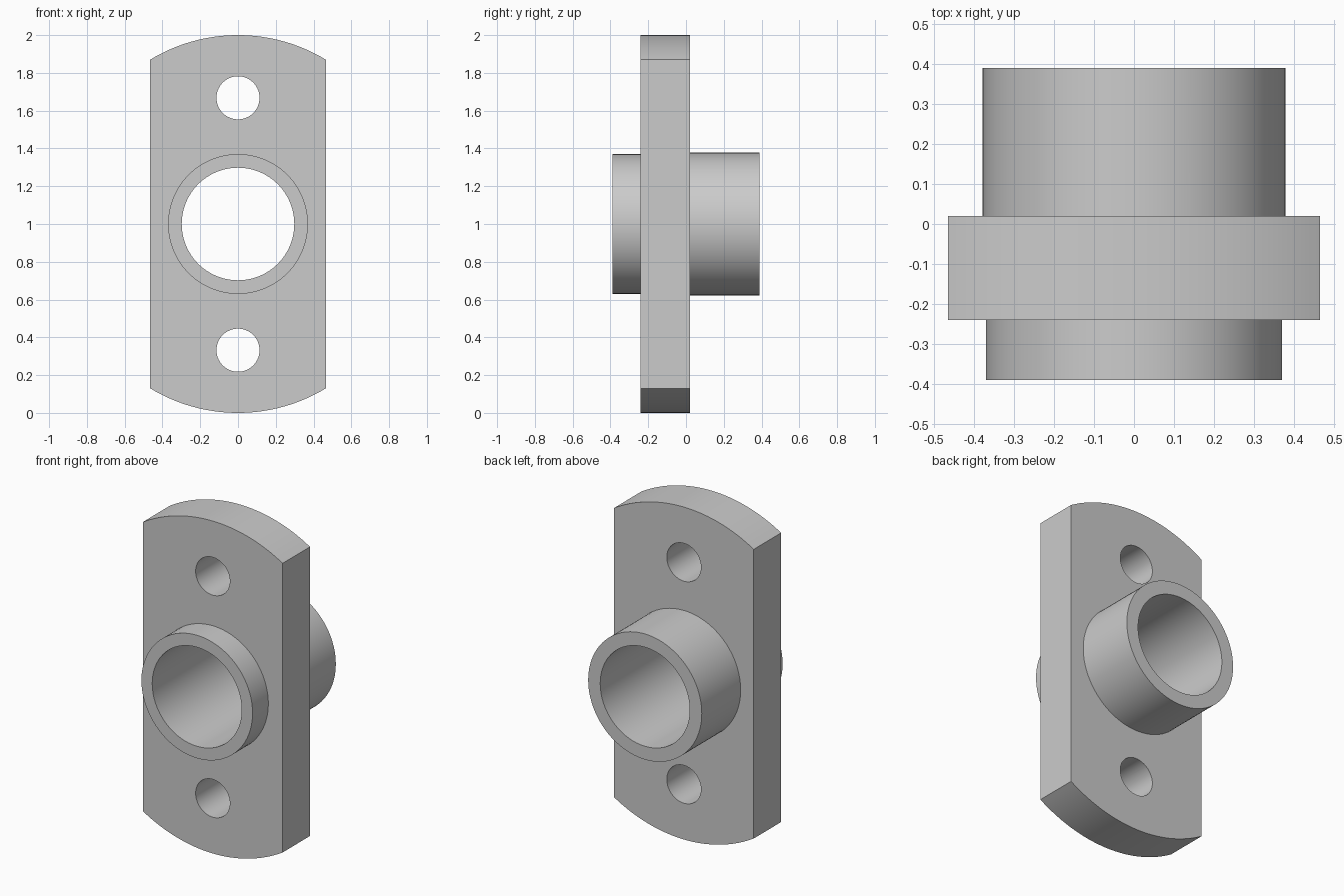
import bpy, bmesh, math
from mathutils import Matrix

if "Cube" in bpy.data.objects:
    bpy.data.objects.remove(bpy.data.objects["Cube"])

steel = bpy.data.materials.new("plain grey steel")
steel.use_nodes = True
grey = (0.6, 0.6, 0.6, 1)
steel.diffuse_color = grey
steel.node_tree.nodes["Principled BSDF"].inputs["Base Color"].default_value = grey

HALF_W, CORNER, ARC_R = 0.465, 0.872, 0.896
PLATE_FRONT, PLATE_BACK, END = -0.24, 0.02, 0.39


def finish(bm, name):
    bmesh.ops.recalc_face_normals(bm, faces=bm.faces)
    mesh = bpy.data.meshes.new(name)
    bm.to_mesh(mesh)
    bm.free()
    mesh.materials.append(steel)
    obj = bpy.data.objects.new(name, mesh)
    bpy.context.collection.objects.link(obj)
    return obj


def cylinder(name, radius, y0, y1, z=1.0, segments=96):
    """Solid cylinder lying along y."""
    bm = bmesh.new()
    place = Matrix.Translation((0, (y0 + y1) / 2, z)) @ Matrix.Rotation(math.pi / 2, 4, "X")
    bmesh.ops.create_cone(bm, cap_ends=True, segments=segments, radius1=radius,
                          radius2=radius, depth=y1 - y0, matrix=place)
    return finish(bm, name)


def combine(target, part, operation):
    mod = target.modifiers.new(part.name, "BOOLEAN")
    mod.object, mod.operation, mod.solver = part, operation, "EXACT"
    bpy.context.view_layer.objects.active = target
    bpy.ops.object.modifier_apply(modifier=mod.name)
    bpy.data.objects.remove(part)


# Flange plate: straight sides with arched top and bottom
half_angle = math.asin(HALF_W / ARC_R)
steps = 32
arch = []
for i in range(steps + 1):
    a = half_angle * (1 - 2 * i / steps)
    arch.append((ARC_R * math.sin(a), 1 - ARC_R + ARC_R * math.cos(a)))
outline = arch + [(-x, -z) for x, z in arch]
bm = bmesh.new()
face = bm.faces.new([bm.verts.new((x, PLATE_FRONT, 1 + z)) for x, z in outline])
solid = bmesh.ops.extrude_face_region(bm, geom=[face])
bmesh.ops.translate(bm, vec=(0, PLATE_BACK - PLATE_FRONT, 0),
                    verts=[v for v in solid["geom"] if isinstance(v, bmesh.types.BMVert)])
flange = finish(bm, "flanged_sleeve")

# Short front collar and longer, slightly wider back collar
middle = (PLATE_FRONT + PLATE_BACK) / 2
combine(flange, cylinder("front_collar", 0.37, -END, middle), "UNION")
combine(flange, cylinder("back_collar", 0.378, middle, END), "UNION")

# Central bore and the two bolt holes
combine(flange, cylinder("bore", 0.298, -1, 1), "DIFFERENCE")
for side in (-1, 1):
    combine(flange, cylinder("bolt_hole", 0.114, -1, 1, 1 + side * 0.668, 64), "DIFFERENCE")

bpy.ops.object.select_all(action="DESELECT")
flange.select_set(True)
bpy.context.view_layer.objects.active = flange
bpy.ops.object.shade_smooth_by_angle(angle=math.radians(25))
